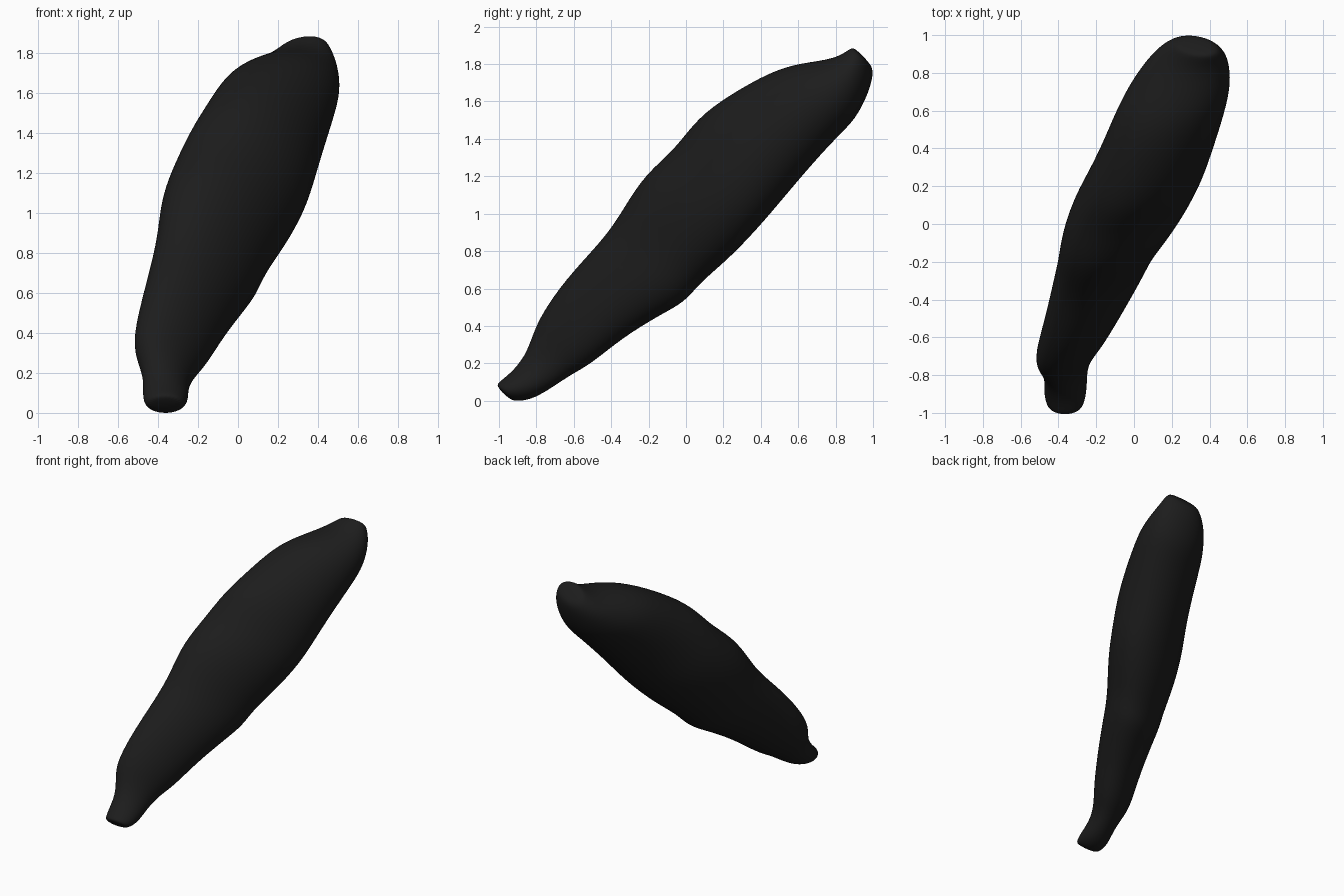
import bpy, bmesh, math

SIDES = 24

# Stations along the body: centre x, y, z, half width, half thickness,
# skew of the cross-section (left side high, right side low)
STATIONS = [
    (-0.365, -0.980, 0.042, 0.075, 0.050, 0.0),
    (-0.365, -0.950, 0.048, 0.100, 0.073, 0.0),
    (-0.363, -0.875, 0.078, 0.115, 0.093, 0.1),
    (-0.360, -0.780, 0.160, 0.110, 0.112, 0.3),
    (-0.362, -0.712, 0.252, 0.152, 0.150, 0.4),
    (-0.335, -0.640, 0.330, 0.187, 0.188, 0.4),
    (-0.270, -0.495, 0.490, 0.212, 0.217, 0.4),
    (-0.195, -0.310, 0.640, 0.245, 0.250, 0.4),
    (-0.155, -0.200, 0.728, 0.262, 0.280, 0.4),
    (-0.125, -0.130, 0.830, 0.275, 0.285, 0.37),
    (-0.065, 0.000, 0.980, 0.318, 0.318, 0.35),
    (0.010, 0.160, 1.130, 0.335, 0.306, 0.33),
    (0.070, 0.280, 1.285, 0.322, 0.316, 0.3),
    (0.132, 0.430, 1.425, 0.306, 0.290, 0.25),
    (0.205, 0.630, 1.585, 0.292, 0.248, 0.2),
    (0.255, 0.760, 1.655, 0.258, 0.212, 0.1),
    (0.300, 0.890, 1.738, 0.195, 0.126, -0.1),
    (0.325, 0.940, 1.818, 0.130, 0.092, -0.3),
    (0.330, 0.945, 1.845, 0.095, 0.062, -0.3),
]

# Loft the cross-sections into one closed body
bm = bmesh.new()
rings = []
for cx, cy, cz, a, b, tilt in STATIONS:
    ring = []
    for i in range(SIDES):
        t = 2 * math.pi * i / SIDES
        n = 1.01 * b * math.sin(t - tilt)
        ring.append(bm.verts.new((cx + 1.01 * a * math.cos(t), cy - 0.70 * n, cz + 0.714 * n)))
    rings.append(ring)
for r0, r1 in zip(rings, rings[1:]):
    for i in range(SIDES):
        j = (i + 1) % SIDES
        bm.faces.new((r0[i], r0[j], r1[j], r1[i]))
bm.faces.new(rings[0])
bm.faces.new(rings[-1])
bmesh.ops.recalc_face_normals(bm, faces=bm.faces[:])

mesh = bpy.data.meshes.new("tapered_body")
bm.to_mesh(mesh)
bm.free()
body = bpy.data.objects.new("tapered_body", mesh)
bpy.context.collection.objects.link(body)
for p in mesh.polygons:
    p.use_smooth = True
sub = body.modifiers.new("smooth", 'SUBSURF')
sub.levels = sub.render_levels = 2

# Dark charcoal surface
mat = bpy.data.materials.new("charcoal")
mat.diffuse_color = (0.012, 0.012, 0.012, 1)
mesh.materials.append(mat)
